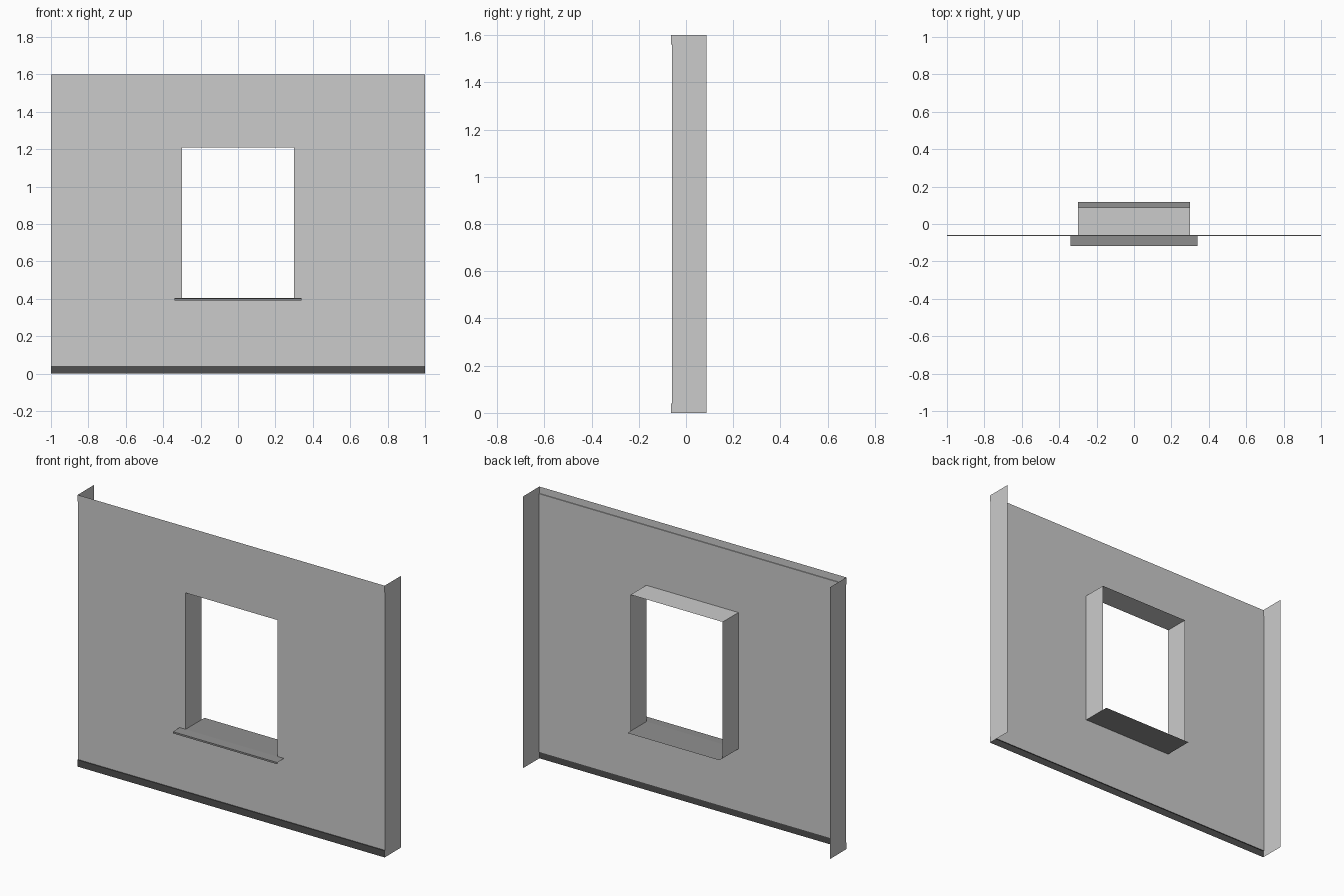
import bpy, bmesh

if "Cube" in bpy.data.objects:
    bpy.data.objects.remove(bpy.data.objects["Cube"])

# Key dimensions
W, H = 1.0, 1.6                       # wall half width, height
FRONT, BACK, BAND = -0.059, 0.087, -0.064
BAND_H = 0.04
OPEN_X, OPEN_LOW, OPEN_TOP = 0.30, 0.405, 1.208


def grey(name, v):
    m = bpy.data.materials.new(name)
    m.diffuse_color = (v, v, v, 1)
    m.use_nodes = True
    m.node_tree.nodes["Principled BSDF"].inputs["Base Color"].default_value = m.diffuse_color
    return m


def finish(name, bm, mat=None):
    bmesh.ops.remove_doubles(bm, verts=bm.verts, dist=1e-5)
    me = bpy.data.meshes.new(name)
    bm.to_mesh(me)
    bm.free()
    ob = bpy.data.objects.new(name, me)
    bpy.context.collection.objects.link(ob)
    if mat:
        me.materials.append(mat)
    return ob


def quad(bm, *pts):
    bm.faces.new([bm.verts.new(p) for p in pts])


def sweep(bm, half, profile):
    """Sheet following a (y, z) profile, stretched along x."""
    for (y0, z0), (y1, z1) in zip(profile, profile[1:]):
        quad(bm, (-half, y0, z0), (half, y0, z0), (half, y1, z1), (-half, y1, z1))


trim_top = grey("top_trim_grey", 0.53)
trim_low = grey("skirting_grey", 0.08)
sill_mat = grey("sill_grey", 0.28)

# Wall sheet with window hole
bm = bmesh.new()
xs = [-W, -OPEN_X, OPEN_X, W]
zs = [BAND_H, OPEN_LOW, OPEN_TOP, H - BAND_H]
for i in range(3):
    for j in range(3):
        if (i, j) != (1, 1):
            quad(bm, (xs[i], FRONT, zs[j]), (xs[i + 1], FRONT, zs[j]),
                 (xs[i + 1], FRONT, zs[j + 1]), (xs[i], FRONT, zs[j + 1]))
finish("wall", bm)

# Slightly raised bands along the top and the foot
bm = bmesh.new()
sweep(bm, W, [(FRONT, H - BAND_H), (BAND, H - BAND_H), (BAND, H)])
finish("top_trim", bm, trim_top)
bm = bmesh.new()
sweep(bm, W, [(BAND, 0), (BAND, BAND_H), (FRONT, BAND_H)])
finish("skirting", bm, trim_low)

# End panels, notched to follow the bands
for s, name in ((-1, "left_end"), (1, "right_end")):
    bm = bmesh.new()
    outline = [(BAND, 0), (BACK, 0), (BACK, H), (BAND, H), (BAND, H - BAND_H),
               (FRONT, H - BAND_H), (FRONT, BAND_H), (BAND, BAND_H)]
    quad(bm, *[(s * W, y, z) for y, z in outline[::s]])
    finish(name, bm)

# Window reveal: two jambs and a head, facing the opening
bm = bmesh.new()
path = [(OPEN_X, OPEN_LOW), (OPEN_X, OPEN_TOP), (-OPEN_X, OPEN_TOP), (-OPEN_X, OPEN_LOW)]
for (x0, z0), (x1, z1) in zip(path, path[1:]):
    quad(bm, (x0, FRONT, z0), (x0, BACK, z0), (x1, BACK, z1), (x1, FRONT, z1))
finish("window_reveal", bm)

# Sill: wide nose with drip lip outside, narrower board inside
bm = bmesh.new()
sweep(bm, 0.34, [(-0.117, 0.392), (-0.117, 0.402), (FRONT, OPEN_LOW)])
sweep(bm, OPEN_X, [(FRONT, OPEN_LOW), (0.117, OPEN_LOW)])
finish("window_sill", bm, sill_mat)
